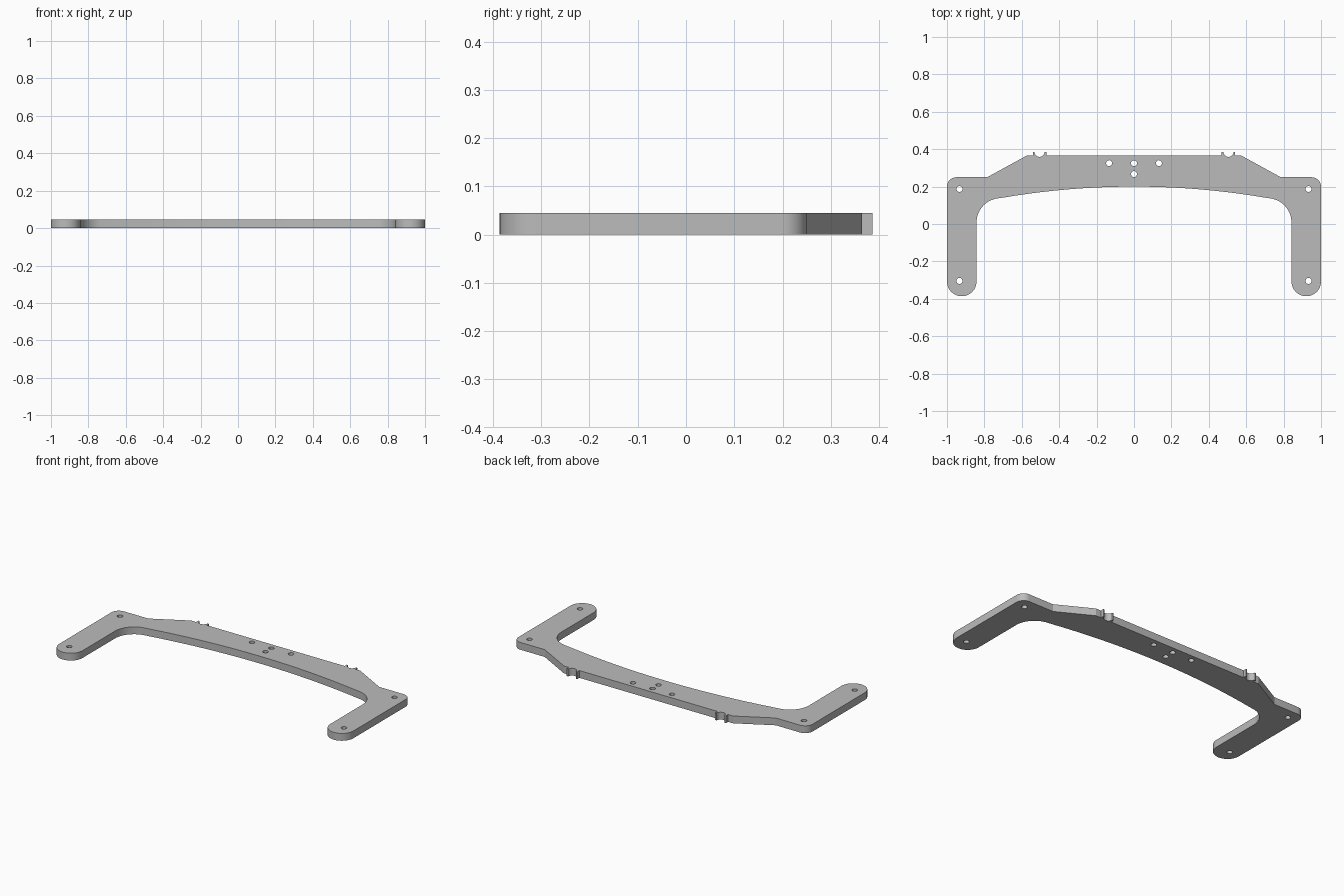
import bpy
from math import cos, sin, radians, sqrt

cube = bpy.data.objects.get("Cube")
if cube:
    bpy.data.objects.remove(cube, do_unlink=True)

THICK = 0.045
BACK = 0.365      # straight back edge
TIP = 0.386       # tips of the clip prongs
LEG_IN = 0.842    # inner side of each leg
LEG_R = (1 - LEG_IN) / 2


def arc(cx, cy, r, start, end, steps):
    """Points along a circular arc, angles in degrees."""
    angles = [radians(start + (end - start) * i / steps) for i in range(steps + 1)]
    return [(cx + r * cos(a), cy + r * sin(a)) for a in angles]


# Left half of the outline, from the middle of the back to the middle of the front
clip_x, clip_w, clip_r = 0.505, 0.036, 0.027
half = [(clip_x - clip_w, BACK), (clip_x - clip_w, TIP)]
half += arc(clip_x, TIP, clip_r, 180, 360, 16)             # round clip notch
half += [(clip_x + clip_w, TIP), (clip_x + clip_w, BACK)]
half += [(0.575, BACK), (0.785, 0.25)]                     # sloping shoulder
half += arc(0.95, 0.20, 0.05, 90, 0, 10)                   # outer corner
half += arc(1 - LEG_R, LEG_R - TIP, LEG_R, 0, -180, 28)    # rounded foot
half += arc(LEG_IN - 0.13, 0.008, 0.13, 0, 80, 16)         # inner fillet

# Shallow bow along the front edge
bow_r = 4.18
for i in range(1, 16):
    x = 0.734 * (1 - i / 16)
    half.append((x, 0.2 - bow_r + sqrt(bow_r ** 2 - x ** 2)))

outline = half + [(0, 0.2)] + [(-x, y) for x, y in reversed(half)]

# Screw holes: a centre cluster, and two in each leg
holes = [(0, 0.325), (0, 0.267)]
for side in (-1, 1):
    holes += [(side * 0.133, 0.325), (side * 0.933, 0.187), (side * 0.933, -0.304)]

# Filled and extruded profile
curve = bpy.data.curves.new("bracket_plate", "CURVE")
curve.dimensions = "2D"
curve.fill_mode = "BOTH"
curve.extrude = THICK / 2


def add_loop(points):
    spline = curve.splines.new("POLY")
    spline.points.add(len(points) - 1)
    for p, (x, y) in zip(spline.points, points):
        p.co = (x, y, 0, 1)
    spline.use_cyclic_u = True


add_loop(outline)
for hx, hy in holes:
    add_loop(arc(hx, hy, 0.016, 0, 345, 23))

plate = bpy.data.objects.new("bracket_plate", curve)
bpy.context.collection.objects.link(plate)
bpy.ops.object.select_all(action="DESELECT")
plate.select_set(True)
bpy.context.view_layer.objects.active = plate
bpy.ops.object.convert(target="MESH")
plate = bpy.context.object
plate.name = "bracket_plate"

# Weld the caps to the walls and stand the plate on the floor
import bmesh
bm = bmesh.new()
bm.from_mesh(plate.data)
bmesh.ops.remove_doubles(bm, verts=bm.verts, dist=0.0001)
bmesh.ops.recalc_face_normals(bm, faces=bm.faces)
bmesh.ops.translate(bm, verts=bm.verts, vec=(0, 0, THICK / 2))
bm.to_mesh(plate.data)
bm.free()

# Plain grey finish
grey = bpy.data.materials.new("plain_grey")
grey.use_nodes = True
colour = (0.5, 0.5, 0.5, 1)
grey.diffuse_color = colour
grey.node_tree.nodes["Principled BSDF"].inputs["Base Color"].default_value = colour
plate.data.materials.clear()
plate.data.materials.append(grey)

bpy.ops.object.shade_smooth_by_angle(angle=radians(25))
